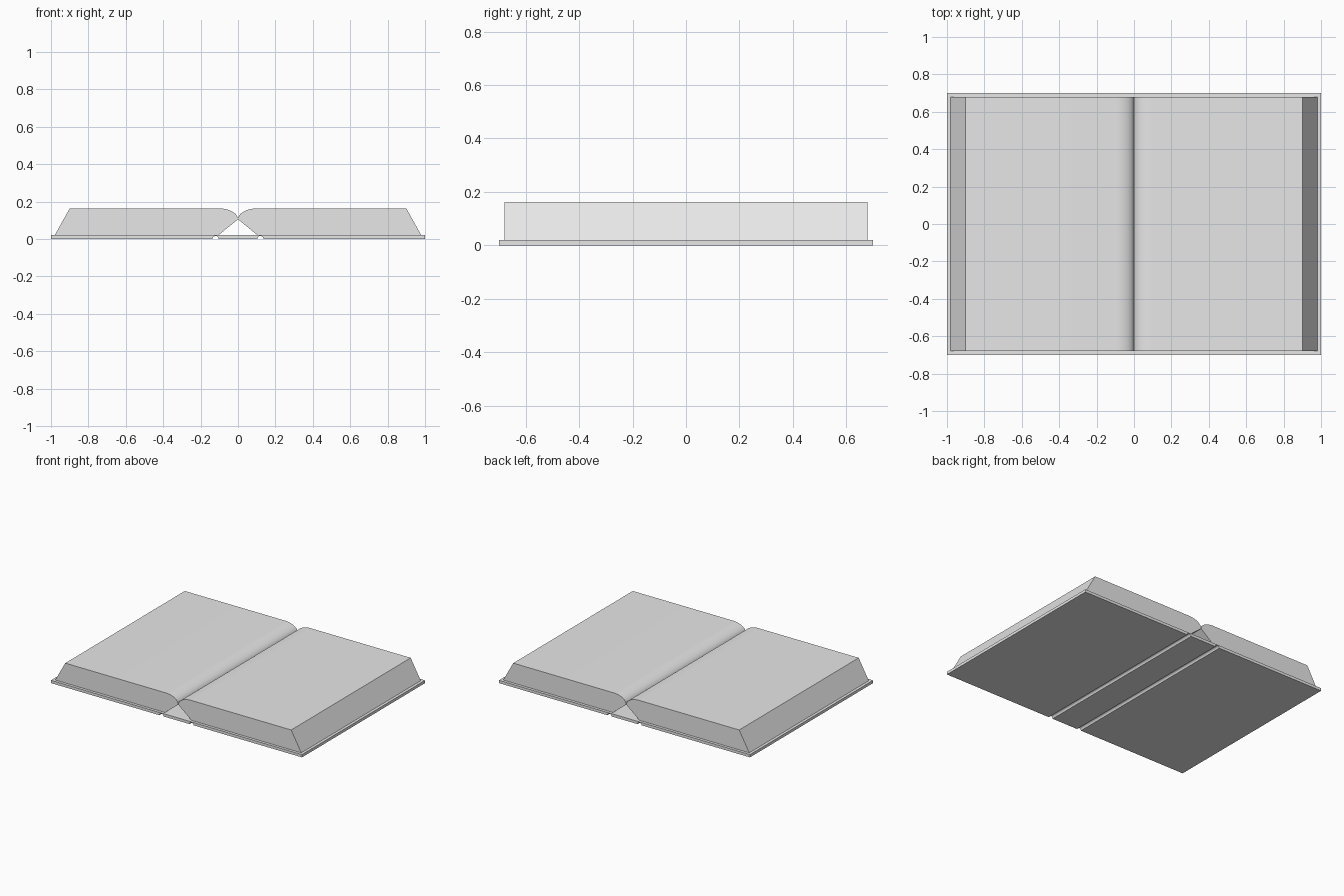
import bpy
import bmesh
from math import sin, cos, pi, radians

default = bpy.data.objects.get("Cube")
if default:
    bpy.data.objects.remove(default, do_unlink=True)

# Single light grey material
GREY = (0.8, 0.8, 0.8, 1.0)
grey = bpy.data.materials.new("light grey")
grey.use_nodes = True
grey.diffuse_color = GREY
grey.node_tree.nodes["Principled BSDF"].inputs["Base Color"].default_value = GREY


def extrude_profile(name, profile, half_depth):
    """Extrude a closed (x, z) outline along y, centred on y = 0."""
    bm = bmesh.new()
    front = [bm.verts.new((x, -half_depth, z)) for x, z in profile]
    back = [bm.verts.new((x, half_depth, z)) for x, z in profile]
    count = len(profile)
    bm.faces.new(front)
    bm.faces.new(back[::-1])
    for i in range(count):
        j = (i + 1) % count
        bm.faces.new((front[i], back[i], back[j], front[j]))
    bmesh.ops.recalc_face_normals(bm, faces=bm.faces)
    mesh = bpy.data.meshes.new(name)
    bm.to_mesh(mesh)
    bm.free()
    mesh.materials.append(grey)
    obj = bpy.data.objects.new(name, mesh)
    bpy.context.collection.objects.link(obj)
    bpy.ops.object.select_all(action="DESELECT")
    obj.select_set(True)
    bpy.context.view_layer.objects.active = obj
    bpy.ops.object.shade_smooth_by_angle(angle=radians(30))
    return obj


# Cover: thin board with two rounded hinge grooves underneath
THICK = 0.02


def groove(center, radius=0.016, steps=8):
    return [(center - radius * cos(pi * i / steps), radius * sin(pi * i / steps))
            for i in range(steps + 1)]


cover = [(-1, THICK), (-1, 0)] + groove(-0.12) + groove(0.12) + [(1, 0), (1, THICK)]
extrude_profile("cover", cover, 0.7)

# Page blocks: slanted fore edge, top rolling down into the gutter
TOP, GUTTER, ROLL = 0.163, 0.105, 0.1
STEPS = 12
roll = [(ROLL - ROLL * sin(pi / 2 * i / STEPS),
         GUTTER + (TOP - GUTTER) * cos(pi / 2 * i / STEPS)) for i in range(STEPS + 1)]
pages = [(0.105, THICK), (0.98, THICK), (0.9, TOP)] + roll
for name, side in (("left_pages", 1), ("right_pages", -1)):
    extrude_profile(name, [(side * x, z) for x, z in pages], 0.68)
